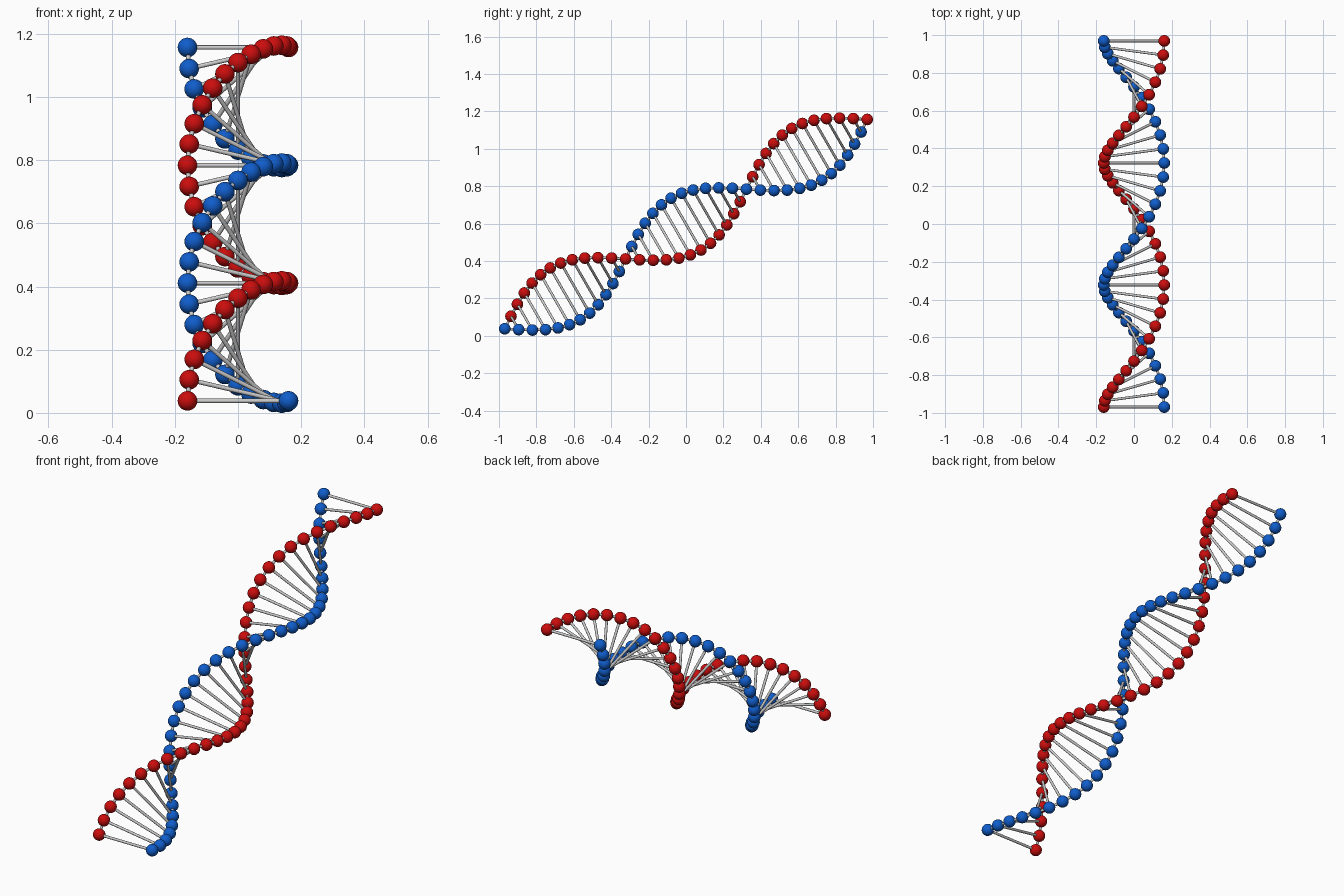
import bpy, bmesh
from math import sin, cos, radians
from mathutils import Vector, Matrix

if "Cube" in bpy.data.objects:
    bpy.data.objects.remove(bpy.data.objects["Cube"])

STEPS = 36                 # 15 degrees each: one and a half turns
R, BALL, ROD = 0.16, 0.031, 0.007
TILT = radians(30)
START = Vector((0, -0.969, 0.038))
AXIS = Vector((0, cos(TILT), sin(TILT)))
NORMAL = Vector((0, -sin(TILT), cos(TILT)))
PITCH = 2 * 0.969 / cos(TILT) / STEPS


def point(k, side):
    a = radians(15) * k
    offset = Vector((-cos(a), 0, 0)) + NORMAL * sin(a)
    return START + AXIS * PITCH * k + offset * R * side


def finish(bm, name, colour=None):
    mesh = bpy.data.meshes.new(name)
    bm.to_mesh(mesh)
    bm.free()
    ob = bpy.data.objects.new(name, mesh)
    bpy.context.collection.objects.link(ob)
    if colour:
        mat = bpy.data.materials.new(name + "_colour")
        mat.diffuse_color = colour
        mat.use_nodes = True
        mat.node_tree.nodes["Principled BSDF"].inputs["Base Color"].default_value = mat.diffuse_color
        mesh.materials.append(mat)
    bpy.ops.object.select_all(action='DESELECT')
    ob.select_set(True)
    bpy.context.view_layer.objects.active = ob
    bpy.ops.object.shade_smooth_by_angle(angle=radians(40))


def rod(bm, a, b):
    d = b - a
    m = Matrix.Translation((a + b) / 2) @ d.to_track_quat('Z', 'Y').to_matrix().to_4x4()
    bmesh.ops.create_cone(bm, cap_ends=True, segments=12, radius1=ROD,
                          radius2=ROD, depth=d.length, matrix=m)


# Two strands of balls, each with short links between neighbours
for name, side, colour in (("red", 1, (0.6, 0.004, 0.004, 1)),
                           ("blue", -1, (0.005, 0.11, 0.6, 1))):
    bm = bmesh.new()
    for k in range(STEPS + 1):
        bmesh.ops.create_uvsphere(bm, u_segments=24, v_segments=14, radius=BALL,
                                  matrix=Matrix.Translation(point(k, side)))
    finish(bm, name + "_strand_balls", colour)
    bm = bmesh.new()
    for k in range(STEPS):
        rod(bm, point(k, side), point(k + 1, side))
    finish(bm, name + "_strand_links")

# Rungs joining the strands
bm = bmesh.new()
for k in range(STEPS + 1):
    rod(bm, point(k, 1), point(k, -1))
finish(bm, "rungs")
